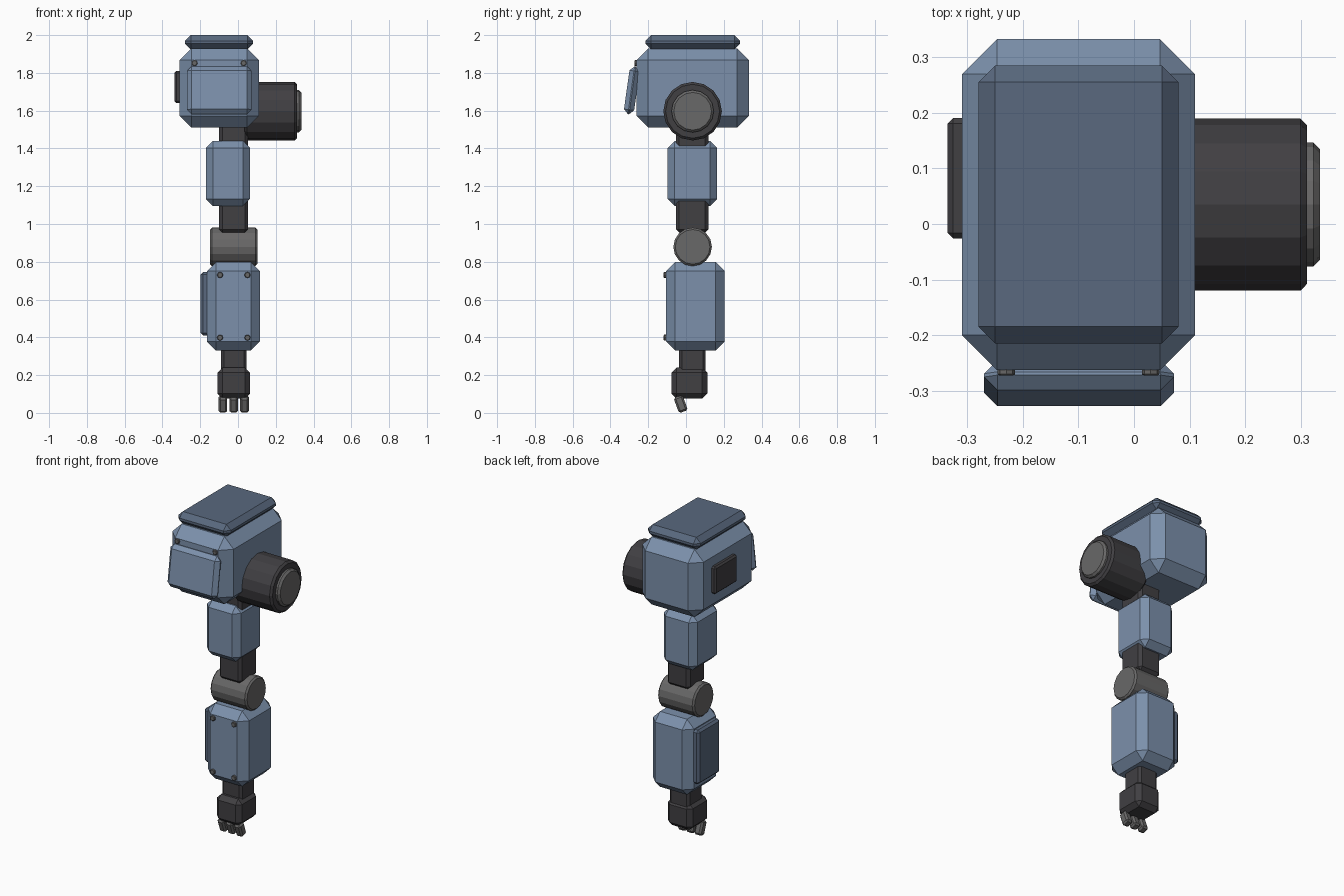
import bpy, math

cube = bpy.data.objects.get("Cube")
if cube:
    bpy.data.objects.remove(cube, do_unlink=True)


def material(name, rgb):
    m = bpy.data.materials.new(name)
    m.use_nodes = True
    m.diffuse_color = (*rgb, 1)
    m.node_tree.nodes["Principled BSDF"].inputs["Base Color"].default_value = (*rgb, 1)
    return m


BLUE = material("steel blue", (0.20, 0.28, 0.41))
NAVY = material("dark blue", (0.10, 0.14, 0.21))
BLACK = material("charcoal", (0.052, 0.05, 0.055))
GREY = material("metal grey", (0.14, 0.138, 0.138))


def finish(name, mat, chamfer):
    ob = bpy.context.object
    ob.name = name
    ob.data.materials.append(mat)
    bpy.ops.object.transform_apply(location=False, rotation=True, scale=True)
    bev = ob.modifiers.new("chamfer", "BEVEL")
    bev.width = chamfer
    bev.segments = 1
    bev.limit_method = "ANGLE"
    bev.angle_limit = math.radians(50)
    return ob


def box(name, xs, ys, zs, chamfer, mat, tilt=0):
    """Chamfered block given by its extents, tilted about x."""
    spans = (xs, ys, zs)
    bpy.ops.mesh.primitive_cube_add(size=1, location=[(a + b) / 2 for a, b in spans])
    ob = bpy.context.object
    ob.scale = [b - a for a, b in spans]
    ob.rotation_euler.x = tilt
    return finish(name, mat, chamfer)


def drum(name, xs, z, radius, chamfer, mat, y=0.035):
    """Chamfered cylinder lying along x."""
    bpy.ops.mesh.primitive_cylinder_add(vertices=16, radius=radius, depth=xs[1] - xs[0],
                                        location=((xs[0] + xs[1]) / 2, y, z),
                                        rotation=(0, math.pi / 2, 0))
    return finish(name, mat, chamfer)


def bolt(name, x, y, z):
    bpy.ops.mesh.primitive_cylinder_add(vertices=8, radius=0.016, depth=0.03,
                                        location=(x, y, z), rotation=(math.pi / 2, 0, 0))
    finish(name, GREY, 0.003)


# Shoulder housing with its cap and armour plates
box("shoulder_housing", (-0.31, 0.11), (-0.263, 0.333), (1.51, 1.93), 0.063, BLUE)
box("shoulder_cap", (-0.28, 0.08), (-0.215, 0.286), (1.925, 2.0), 0.03, NAVY)
box("shoulder_front_plate", (-0.27, 0.072), (-0.314, -0.26), (1.58, 1.835), 0.024, BLUE, -0.14)
box("shoulder_side_panel", (-0.336, -0.3), (-0.026, 0.191), (1.64, 1.81), 0.01, BLACK)
for x in (-0.23, 0.03):
    bolt("shoulder_bolt", x, -0.258, 1.852)

# Shoulder motor
drum("shoulder_motor", (0.035, 0.312), 1.597, 0.155, 0.012, BLACK)
drum("motor_end_cap", (0.29, 0.335), 1.597, 0.112, 0.012, GREY)

# Upper arm
box("arm_core", (-0.1, 0.054), (-0.053, 0.118), (0.955, 1.55), 0.017, BLACK)
box("upper_arm_armour", (-0.17, 0.063), (-0.097, 0.165), (1.095, 1.44), 0.037, BLUE)

# Elbow
drum("elbow_joint", (-0.148, 0.102), 0.879, 0.102, 0.01, GREY)

# Forearm
box("forearm_armour", (-0.165, 0.116), (-0.105, 0.205), (0.33, 0.798), 0.048, BLUE)
box("forearm_side_plate", (-0.198, -0.15), (-0.055, 0.16), (0.41, 0.745), 0.013, NAVY)
for x in (-0.095, 0.05):
    for z in (0.398, 0.73):
        bolt("forearm_bolt", x, -0.103, z)

# Wrist, hand and fingers
box("wrist", (-0.09, 0.046), (-0.036, 0.104), (0.2, 0.37), 0.015, BLACK)
box("hand", (-0.108, 0.063), (-0.077, 0.113), (0.075, 0.24), 0.027, BLACK)
for x in (-0.08, -0.023, 0.034):
    box("finger", (x - 0.023, x + 0.023), (-0.053, -0.003), (0.004, 0.09), 0.01, GREY, 0.35)
